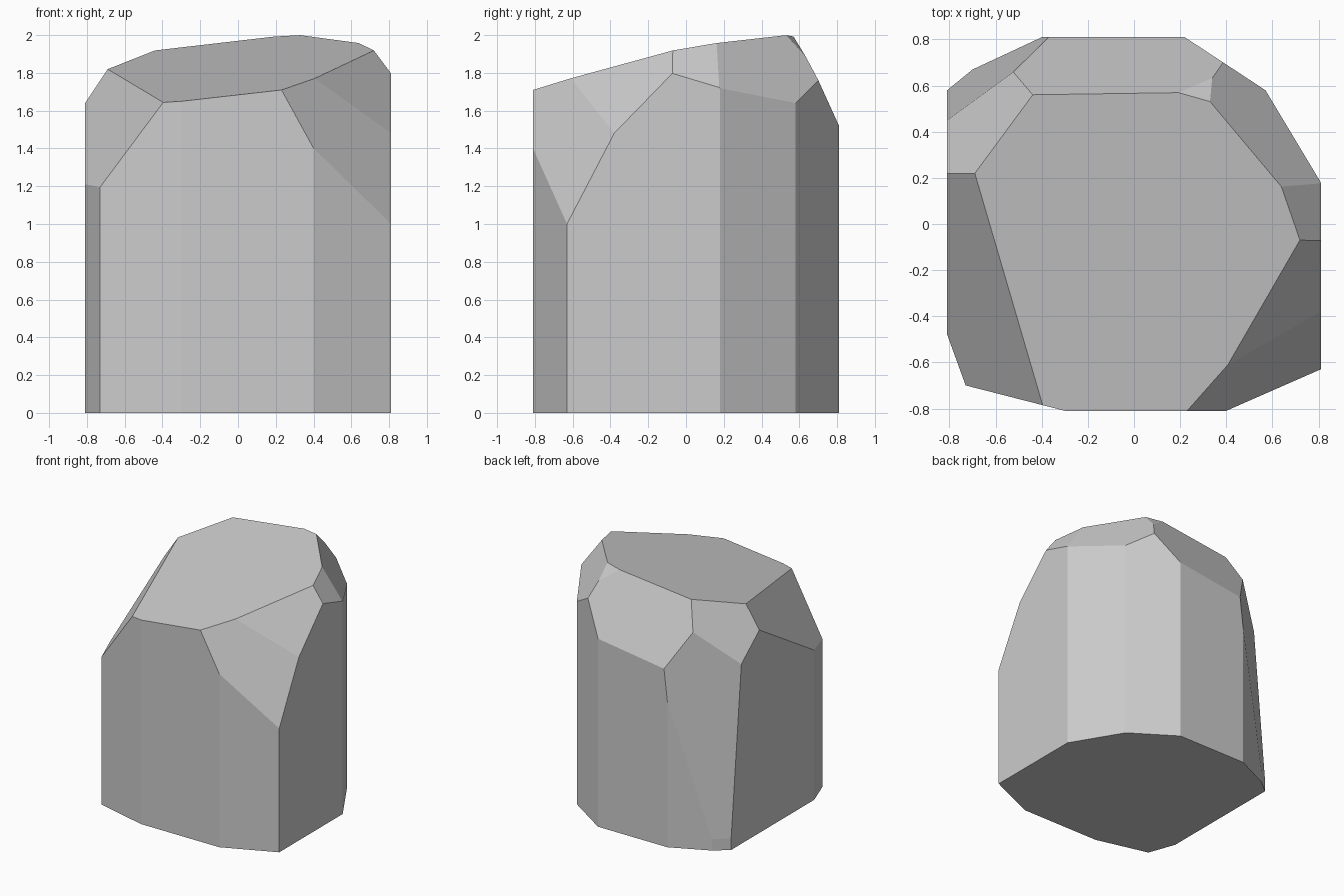
import bpy
import bmesh
from mathutils import Vector

default_cube = bpy.data.objects.get("Cube")
if default_cube:
    bpy.data.objects.remove(default_cube, do_unlink=True)

# Stone colour
stone = bpy.data.materials.new("stone_grey")
stone.use_nodes = True
stone_colour = (0.6, 0.6, 0.6, 1.0)
stone.diffuse_color = stone_colour
stone.node_tree.nodes["Principled BSDF"].inputs["Base Color"].default_value = stone_colour

# Footprint of the pillar, counter-clockwise
footprint = [
    (-0.30, -0.81), (0.40, -0.81), (0.81, -0.63), (0.81, 0.18),
    (0.57, 0.58), (0.22, 0.81), (-0.40, 0.81), (-0.70, 0.67),
    (-0.81, 0.58), (-0.81, -0.48), (-0.73, -0.70),
]

# Chiselled faces: height at the centre, slope along x, slope along y
chisel_cuts = {
    "crown": (1.852, 0.113, 0.208),
    "front_right_slope": (2.72, 1.5, 0.614),
    "back_slope": (3.092, 0.145, -1.98),
    "back_right_slope": (3.034, 1.5, -0.815),
    "back_right_lean": (13.05, 8.51, -10.45),
    "back_left_slope": (2.943, -1.295, -0.973),
    "back_chip": (2.65, -0.25, -1.07),
    "left_chip": (2.869, -1.35, -0.30),
    "left_slope": (2.933, -1.31, 1.03),
    "front_left_slope": (3.684, -1.82, 1.92),
}


def slice_off(bm, height, slope_x, slope_y):
    """Remove everything above a sloping plane and cap the cut."""
    cut = bmesh.ops.bisect_plane(
        bm,
        geom=bm.verts[:] + bm.edges[:] + bm.faces[:],
        dist=0.0001,
        plane_co=Vector((0, 0, height)),
        plane_no=Vector((-slope_x, -slope_y, 1)).normalized(),
        clear_outer=True,
    )
    rim = [item for item in cut["geom_cut"] if isinstance(item, bmesh.types.BMEdge)]
    bmesh.ops.holes_fill(bm, edges=rim, sides=0)


# Pillar block raised from the footprint
bm = bmesh.new()
base = bm.faces.new([bm.verts.new((x, y, 0)) for x, y in footprint])
raised = bmesh.ops.extrude_face_region(bm, geom=[base], use_keep_orig=True)
bmesh.ops.translate(
    bm,
    verts=[item for item in raised["geom"] if isinstance(item, bmesh.types.BMVert)],
    vec=(0, 0, 3),
)

# Chisel the top and shoulders
for height, slope_x, slope_y in chisel_cuts.values():
    slice_off(bm, height, slope_x, slope_y)
bmesh.ops.recalc_face_normals(bm, faces=bm.faces[:])

mesh = bpy.data.meshes.new("stone_pillar")
bm.to_mesh(mesh)
bm.free()
mesh.materials.append(stone)
pillar = bpy.data.objects.new("stone_pillar", mesh)
bpy.context.collection.objects.link(pillar)
